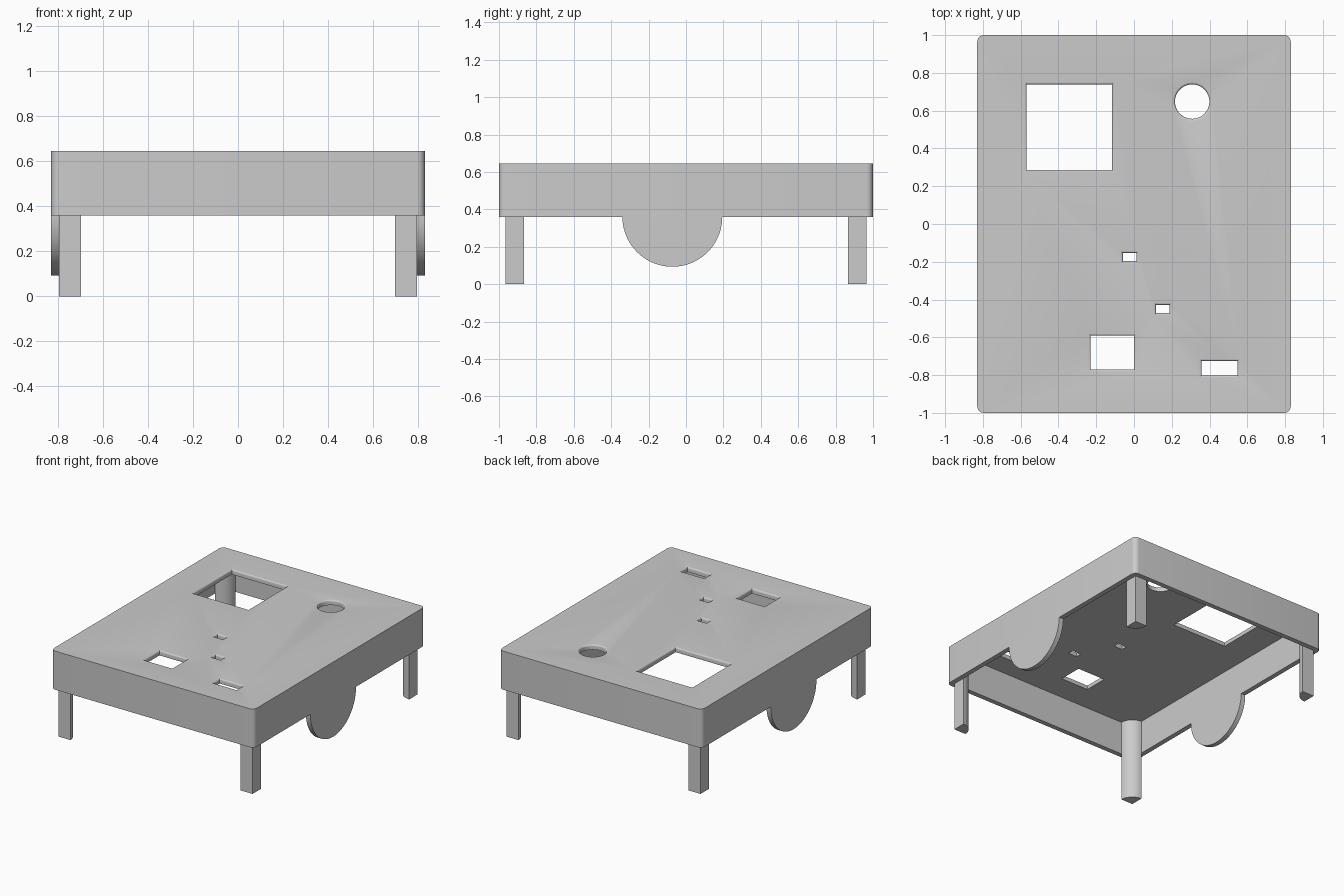
import bpy, bmesh, math

cube = bpy.data.objects.get("Cube")
if cube:
    bpy.data.objects.remove(cube, do_unlink=True)

grey = bpy.data.materials.new("plain_grey")
grey.use_nodes = True
COLOUR = (0.6, 0.6, 0.6, 1)
grey.diffuse_color = COLOUR
grey.node_tree.nodes["Principled BSDF"].inputs["Base Color"].default_value = COLOUR

HALF_X, HALF_Y = 0.83, 1.0
RIM, TOP, WALL = 0.36, 0.645, 0.036
IN_X, IN_Y = HALF_X - WALL, HALF_Y - WALL
CEILING = TOP - WALL


def arc(cx, cy, r, start, end, steps):
    """Points along an arc, angles in degrees."""
    angles = [math.radians(start + (end - start) * i / steps) for i in range(steps + 1)]
    return [(cx + r * math.cos(a), cy + r * math.sin(a)) for a in angles]


def rectangle(cx, cy, hx, hy):
    return [(cx - hx, cy - hy), (cx + hx, cy - hy), (cx + hx, cy + hy), (cx - hx, cy + hy)]


def loft(name, layers):
    """Solid through equal-length closed loops of 3D points."""
    bm = bmesh.new()
    rings = [[bm.verts.new(p) for p in layer] for layer in layers]
    bm.faces.new(rings[0])
    bm.faces.new(rings[-1])
    n = len(rings[0])
    for a, b in zip(rings, rings[1:]):
        for i in range(n):
            j = (i + 1) % n
            bm.faces.new((a[i], a[j], b[j], b[i]))
    bmesh.ops.recalc_face_normals(bm, faces=bm.faces)
    mesh = bpy.data.meshes.new(name)
    bm.to_mesh(mesh)
    bm.free()
    mesh.materials.append(grey)
    obj = bpy.data.objects.new(name, mesh)
    bpy.context.collection.objects.link(obj)
    return obj


def prism(name, outline, z0, z1):
    return loft(name, [[(x, y, z) for x, y in outline] for z in (z0, z1)])


def smooth(obj):
    bpy.ops.object.select_all(action="DESELECT")
    obj.select_set(True)
    bpy.context.view_layer.objects.active = obj
    bpy.ops.object.shade_smooth_by_angle(angle=math.radians(30))


def cut(target, cutter):
    mod = target.modifiers.new("cut", "BOOLEAN")
    mod.operation, mod.solver, mod.object = "DIFFERENCE", "EXACT", cutter
    bpy.context.view_layer.objects.active = target
    bpy.ops.object.modifier_apply(modifier=mod.name)
    bpy.data.objects.remove(cutter, do_unlink=True)


def hole(target, outline_at):
    """Cut through the top, with a rounded upper lip."""
    lip, steps = 0.012, 4
    profile = [(0, CEILING - 0.05)]
    for i in range(steps + 1):
        a = math.pi / 2 * i / steps
        profile.append((lip * (1 - math.cos(a)), TOP - lip + lip * math.sin(a)))
    profile.append((lip, TOP + 0.05))
    cut(target, loft("hole_cutter", [[(x, y, z) for x, y in outline_at(d)] for d, z in profile]))


# Open-bottomed tray with rounded vertical corners
R = 0.035
outline = []
for sx, sy, start in ((1, 1, 0), (-1, 1, 90), (-1, -1, 180), (1, -1, 270)):
    outline += arc(sx * (HALF_X - R), sy * (HALF_Y - R), R, start, start + 90, 6)
body = prism("body_shell", outline, RIM, TOP)
cut(body, prism("cavity_cutter", rectangle(0, 0, IN_X, IN_Y), RIM - 0.1, CEILING))

# Rectangular openings: centre and half size
for cx, cy, hx, hy in ((-0.342, 0.513, 0.226, 0.226), (-0.023, -0.175, 0.036, 0.022),
                       (0.152, -0.45, 0.036, 0.022), (-0.115, -0.68, 0.114, 0.089),
                       (0.453, -0.763, 0.095, 0.038)):
    hole(body, lambda d: rectangle(cx, cy, hx + d, hy + d))

# Round opening
hole(body, lambda d: arc(0.308, 0.648, 0.091 + d, 0, 354, 59))
smooth(body)

# Legs: quarter-round posts tucked into the inner corners
for sx, side in ((1, "left"), (-1, "right")):
    for sy, end in ((-1, "front"), (1, "back")):
        post = [(IN_X, IN_Y)] + arc(IN_X, IN_Y, 0.097, 180, 270, 12)
        leg = prism(f"{end}_{side}_leg", [(sx * x, sy * y) for x, y in post], 0, CEILING)
        smooth(leg)

    # Half-disc flap hanging flush under each side wall
    disc = arc(-0.073, RIM, 0.267, 180, 360, 40)
    flap = loft(f"{side}_half_disc", [[(sx * x, y, z) for y, z in disc] for x in (IN_X, HALF_X)])
    smooth(flap)
